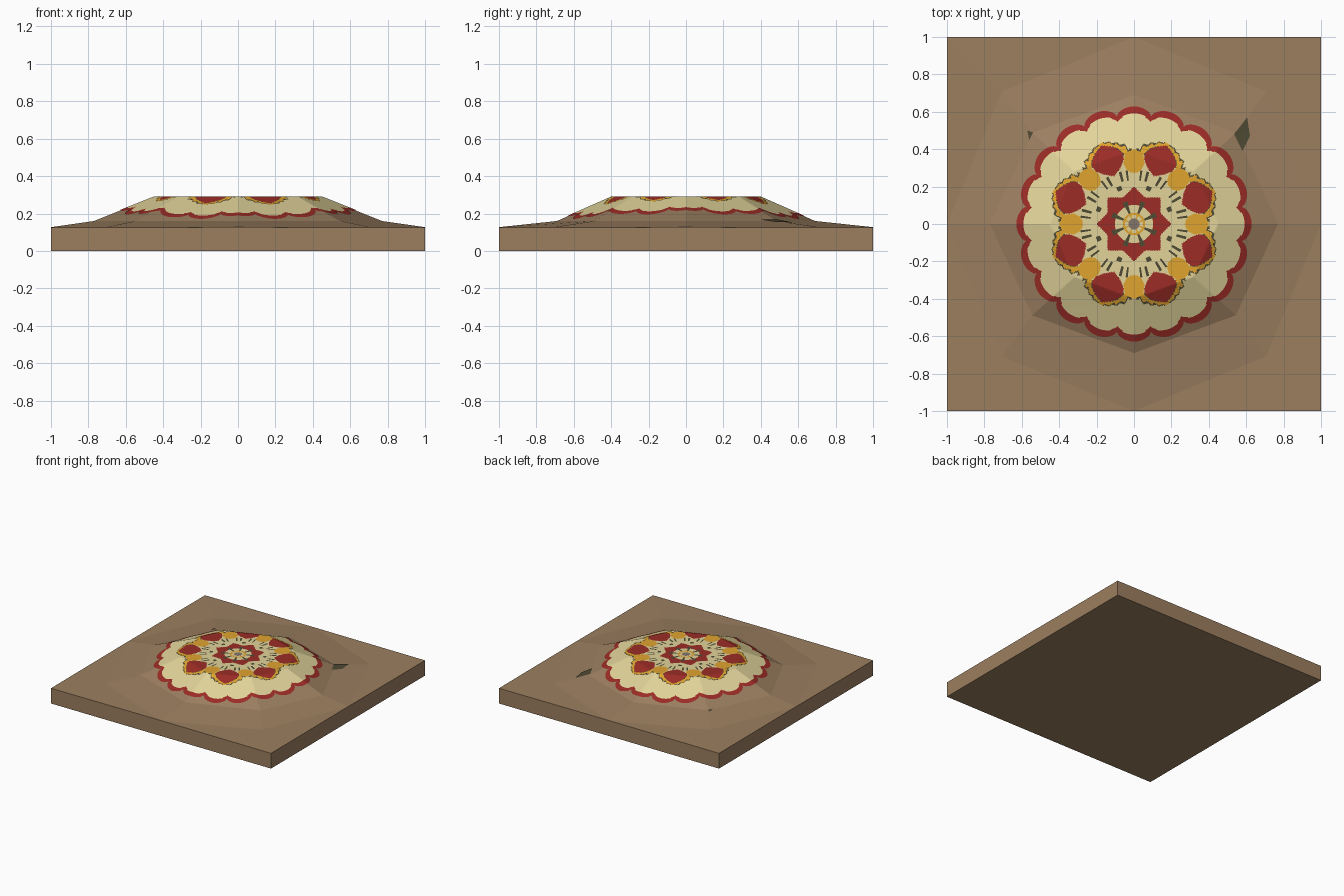
import bpy, bmesh, math
from mathutils import Vector
from mathutils.bvhtree import BVHTree

if "Cube" in bpy.data.objects:
    bpy.data.objects.remove(bpy.data.objects["Cube"])


def srgb(h):
    c = [int(h[i:i + 2], 16) / 255 for i in (0, 2, 4)]
    return [x / 12.92 if x <= 0.04045 else ((x + 0.055) / 1.055) ** 2.4 for x in c] + [1]


def material(name, hexcol):
    m = bpy.data.materials.new(name)
    m.diffuse_color = srgb(hexcol)
    m.use_nodes = True
    m.node_tree.nodes["Principled BSDF"].inputs["Base Color"].default_value = m.diffuse_color
    return m


MATS = [material(*p) for p in (
    ("earth_brown", "9C7F60"), ("cream", "E2D49A"), ("deep_red", "9C2C26"),
    ("gold", "E0A42E"), ("dark_olive", "4E4A34"), ("stone_grey", "85766A"))]
BROWN, CREAM, RED, GOLD, DARK, GREY = range(6)


def finish(name, bm, mats):
    me = bpy.data.meshes.new(name)
    bm.to_mesh(me)
    for m in mats:
        me.materials.append(m)
    ob = bpy.data.objects.new(name, me)
    bpy.context.collection.objects.link(ob)
    return ob


# ground slab with an eight-sided mound
bm = bmesh.new()


def ring(rx, ry, z):
    return [bm.verts.new((rx * math.cos(k * math.pi / 4), ry * math.sin(k * math.pi / 4), z))
            for k in range(8)]


outer, foot, top = ring(1, 1, 0.127), ring(0.77, 0.69, 0.16), ring(0.45, 0.40, 0.288)
for lo, hi in ((outer, foot), (foot, top)):
    for k in range(8):
        n = (k + 1) % 8
        bm.faces.new((lo[k], lo[n], hi[n], hi[k]))
bm.faces.new(top)
base = []
for k in range(4):
    sx, sy = ((1, 1), (-1, 1), (-1, -1), (1, -1))[k]
    c = bm.verts.new((sx, sy, 0.125))
    base.append((c, bm.verts.new((sx, sy, 0))))
    bm.faces.new((outer[2 * k], c, outer[2 * k + 1]))
    bm.faces.new((c, outer[(2 * k + 2) % 8], outer[2 * k + 1]))
for k in range(4):
    (c0, b0), (c1, b1) = base[k], base[(k + 1) % 4]
    bm.faces.new((b0, b1, c1, outer[(2 * k + 2) % 8], c0))
bm.faces.new([b for _, b in base])
bmesh.ops.recalc_face_normals(bm, faces=bm.faces)
finish("ground_mound", bm, [MATS[BROWN]])
tree = BVHTree.FromBMesh(bm)


def drape(x, y, lift=0.003):
    hit = tree.ray_cast(Vector((x, y, 1)), Vector((0, 0, -1)))[0]
    return (x, y, hit.z + lift)


def edge_radius(t):
    # twenty scallops
    return 0.583 + 0.046 * abs(math.cos(10 * t)) ** 0.6


def colour(r, rim, t):
    """Colour of the medallion at radius r, angle t."""
    if r > rim - 0.037:
        return RED
    a = abs((t + math.pi / 8) % (math.pi / 4) - math.pi / 8)
    b = math.pi / 8 - a
    x, y = abs(r * math.cos(t)), abs(r * math.sin(t))
    # centre flower
    if r < 0.028:
        return GREY
    if r < 0.1:
        if a > 0.3:
            return DARK if r > 0.06 else GOLD
        return GOLD if 0.045 < r < 0.062 else CREAM
    # eight-pointed star
    if max(x, y) < 0.142 or x + y < 0.2:
        return DARK if r < 0.125 and a > 0.27 else RED
    # eight petals with frilled gold edges
    u, v = r * math.cos(b), r * math.sin(b)
    e = v - 0.088 * (1 - ((u - 0.365) / 0.088) ** 2)
    if e < 0:
        return RED
    p, q = r * math.cos(a), r * math.sin(a)
    if ((p - 0.335) / 0.062) ** 2 + (q / 0.055) ** 2 < 1:
        return GOLD
    if u > 0.36:
        frill = 0.034 + 0.008 * math.cos(70 * b)
        notch = v < 0.02 and u > 0.465
        if e < frill and not notch:
            return DARK if e < 0.004 else GOLD
        if e < frill + 0.014 and not notch:
            return DARK
    # small flecks round the inner ring
    if 0.235 < r < 0.29 and 0.10 < b < 0.27:
        return DARK if math.cos(48 * t) > 0.45 else CREAM
    if 0.19 < r < 0.215 and b < 0.06:
        return DARK
    return CREAM


# painted medallion draped over the mound
N, M = 480, 100
bm = bmesh.new()
mid = bm.verts.new(drape(0, 0))
rows = []
for j in range(1, M + 1):
    row = []
    for i in range(N):
        t = 2 * math.pi * i / N
        f = j / M
        # rings turn gradually from round to scalloped
        r = 0.6 * f + (edge_radius(t) - 0.6) * f ** 6
        row.append(bm.verts.new(drape(r * math.cos(t), r * math.sin(t))))
    rows.append(row)
for j in range(M):
    for i in range(N):
        n = (i + 1) % N
        if j == 0:
            f = bm.faces.new((mid, rows[0][i], rows[0][n]))
        else:
            f = bm.faces.new((rows[j - 1][i], rows[j][i], rows[j][n], rows[j - 1][n]))
        c = f.calc_center_median()
        t = math.atan2(c.y, c.x)
        f.material_index = colour(math.hypot(c.x, c.y), edge_radius(t), t)
finish("medallion", bm, MATS)

# dark stray patches beside the mound
for name, pts in (("dark_patch_right", ((0.58, 0.39), (0.62, 0.47), (0.605, 0.57), (0.535, 0.48))),
                  ("dark_patch_left", ((-0.56, 0.45), (-0.54, 0.49), (-0.57, 0.5)))):
    bm = bmesh.new()
    f = bm.faces.new([bm.verts.new(drape(x, y, 0.004)) for x, y in pts])
    c = f.calc_center_median()
    bmesh.ops.poke(bm, faces=[f])
    for v in bm.verts:
        v.co = drape(v.co.x, v.co.y, 0.005)
    finish(name, bm, [MATS[DARK]])
